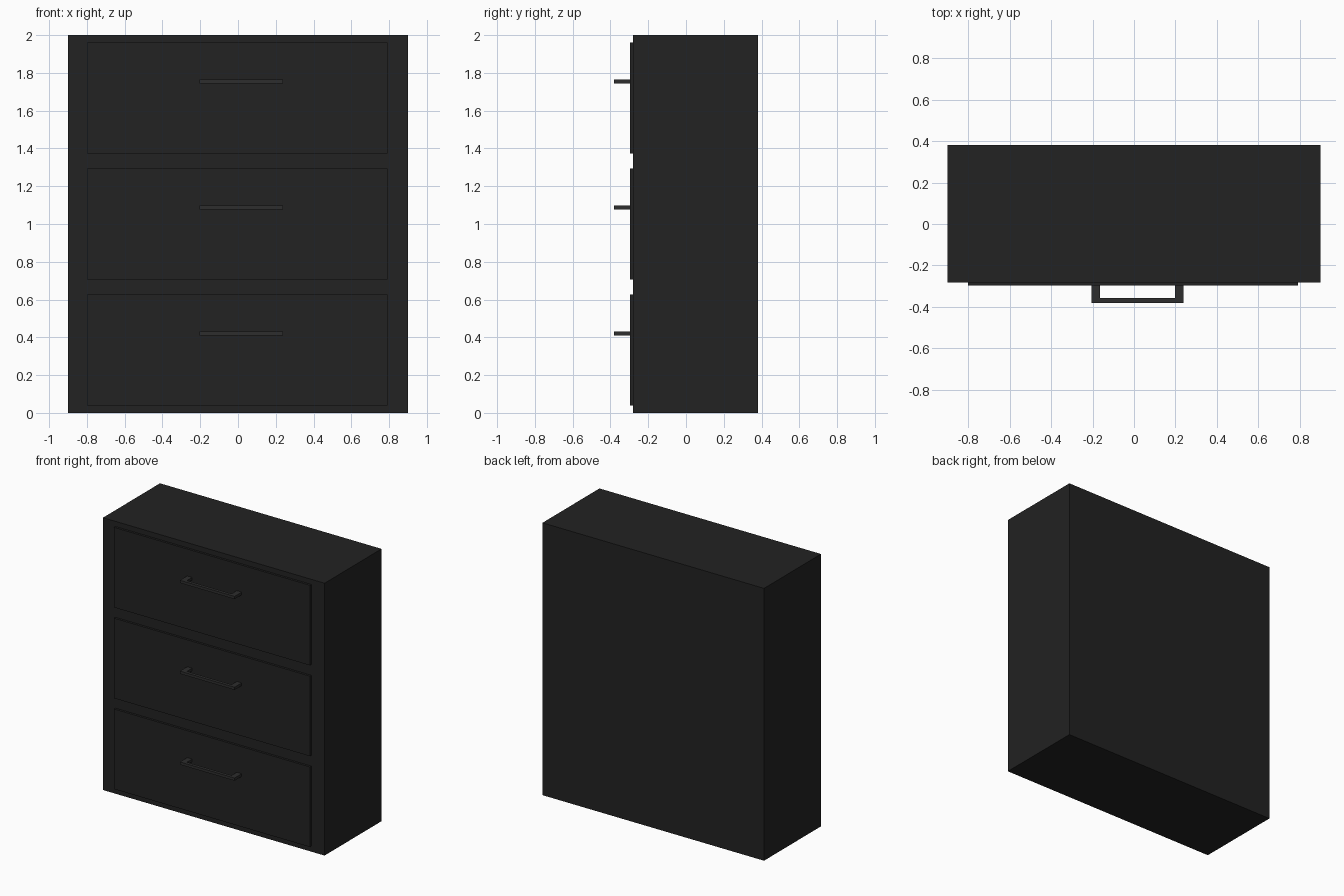
import bpy, bmesh
from mathutils import Vector

if "Cube" in bpy.data.objects:
    bpy.data.objects.remove(bpy.data.objects["Cube"])


def material(name, value):
    mat = bpy.data.materials.new(name)
    mat.diffuse_color = (value, value, value, 1)
    mat.use_nodes = True
    mat.node_tree.nodes["Principled BSDF"].inputs["Base Color"].default_value = mat.diffuse_color
    return mat


BLACK = material("black_paint", 0.016)
METAL = material("dark_metal", 0.026)


def finish(name, bm, mat):
    mesh = bpy.data.meshes.new(name)
    bm.to_mesh(mesh)
    bm.free()
    mesh.materials.append(mat)
    obj = bpy.data.objects.new(name, mesh)
    bpy.context.collection.objects.link(obj)
    return obj


def box(name, lo, hi, mat):
    lo, hi = Vector(lo), Vector(hi)
    bm = bmesh.new()
    bmesh.ops.create_cube(bm, size=1)
    bmesh.ops.scale(bm, vec=hi - lo, verts=bm.verts)
    bmesh.ops.translate(bm, vec=(lo + hi) / 2, verts=bm.verts)
    return finish(name, bm, mat)


def handle(name, z, mat, thick=0.02):
    # U-shaped outline seen from above, extruded upwards
    x0, x1, post = -0.205, 0.238, 0.04
    y_back, y_bar, y_front = -0.294, -0.357, -0.38
    outline = [(x0, y_back), (x0, y_front), (x1, y_front), (x1, y_back),
               (x1 - post, y_back), (x1 - post, y_bar),
               (x0 + post, y_bar), (x0 + post, y_back)]
    bm = bmesh.new()
    face = bm.faces.new([bm.verts.new((x, y, z - thick / 2)) for x, y in outline])
    top = bmesh.ops.extrude_face_region(bm, geom=[face])["geom"]
    bmesh.ops.translate(bm, vec=(0, 0, thick),
                        verts=[v for v in top if isinstance(v, bmesh.types.BMVert)])
    bmesh.ops.recalc_face_normals(bm, faces=bm.faces)
    return finish(name, bm, mat)


# Cabinet body
box("cabinet_body", (-0.9, -0.281, 0), (0.9, 0.38, 2), BLACK)

# Three drawer fronts, each with a pull handle
for i, level in enumerate(("bottom", "middle", "top")):
    z = 0.04 + i * 0.667
    box(f"{level}_drawer_front", (-0.8, -0.297, z), (0.792, -0.27, z + 0.588), BLACK)
    handle(f"{level}_drawer_handle", z + 0.38, METAL)
